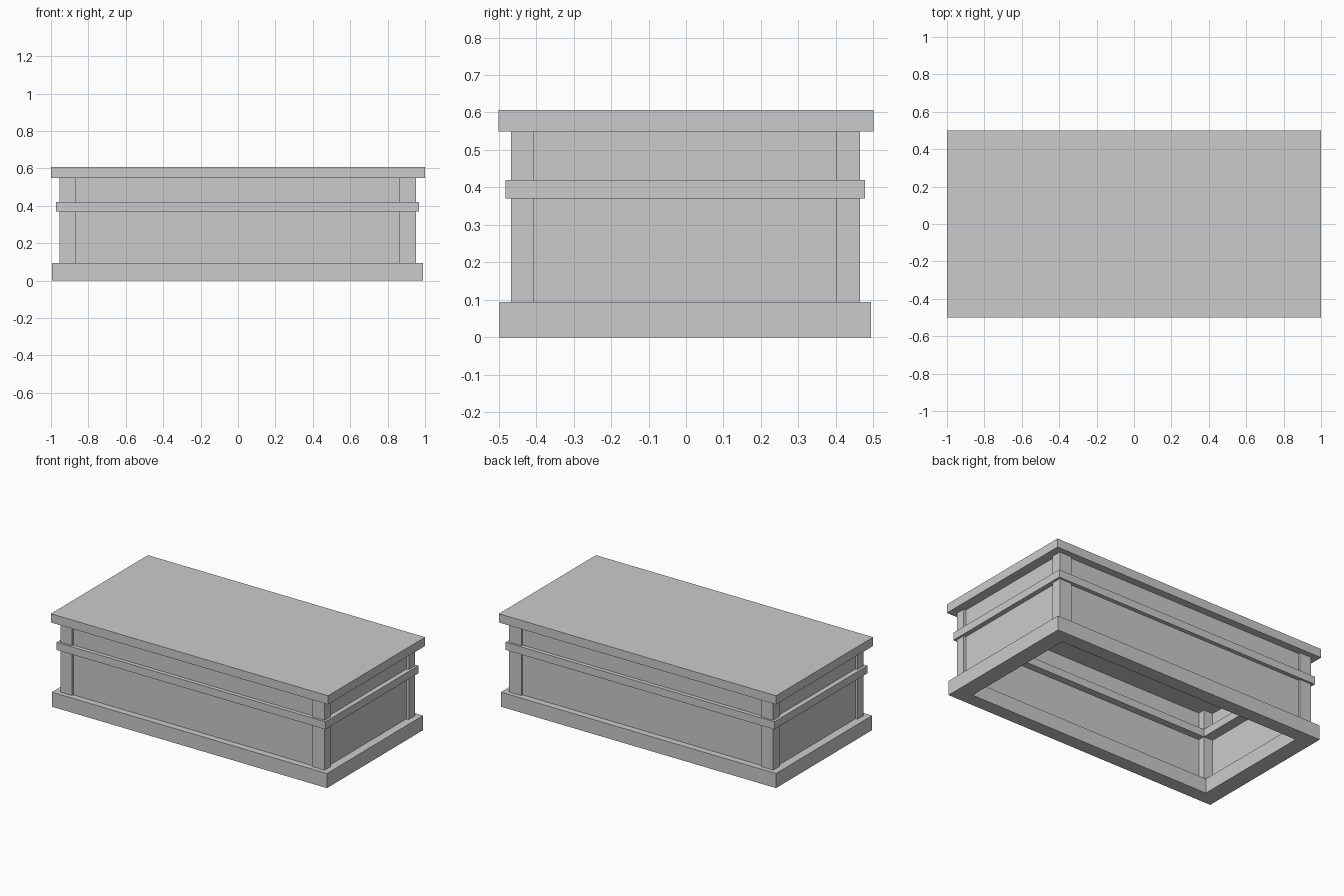
import bpy, bmesh

if "Cube" in bpy.data.objects:
    bpy.data.objects.remove(bpy.data.objects["Cube"])


def box(bm, x0, x1, y0, y1, z0, z1):
    v = [bm.verts.new((x, y, z)) for z in (z0, z1)
         for x, y in ((x0, y0), (x1, y0), (x1, y1), (x0, y1))]
    bm.faces.new(v[3::-1])
    bm.faces.new(v[4:])
    for i in range(4):
        j = (i + 1) % 4
        bm.faces.new((v[i], v[j], v[4 + j], v[4 + i]))


def frame(bm, outer, inner, z0, z1):
    """Open rectangular ring; outer and inner are (x0, x1, y0, y1)."""
    rings = []
    for r, z in ((outer, z0), (outer, z1), (inner, z1), (inner, z0)):
        x0, x1, y0, y1 = r
        rings.append([bm.verts.new((x, y, z)) for x, y in
                      ((x0, y0), (x1, y0), (x1, y1), (x0, y1))])
    for k in range(4):
        a, b = rings[k], rings[(k + 1) % 4]
        for i in range(4):
            j = (i + 1) % 4
            bm.faces.new((a[i], a[j], b[j], b[i]))


def part(name, build, *args):
    bm = bmesh.new()
    build(bm, *args)
    bmesh.ops.recalc_face_normals(bm, faces=bm.faces[:])
    mesh = bpy.data.meshes.new(name)
    bm.to_mesh(mesh)
    bm.free()
    bpy.context.collection.objects.link(bpy.data.objects.new(name, mesh))


Z0, Z1 = 0.095, 0.549

# lid, open base frame and middle trim
part("lid", box, -1, 1, -0.5, 0.5, Z1, 0.606)
part("base_frame", frame, (-0.995, 0.99, -0.497, 0.493),
     (-0.887, 0.882, -0.408, 0.404), 0, Z0)
part("middle_trim", frame, (-0.972, 0.967, -0.481, 0.477),
     (-0.87, 0.862, -0.405, 0.4), 0.37, 0.42)

# corner posts
for side, xs in (("left", (-0.954, -0.87)), ("right", (0.862, 0.952))):
    for end, ys in (("front", (-0.467, -0.405)), ("back", (0.4, 0.464))):
        part(f"{end}_{side}_post", box, *xs, *ys, Z0, Z1)

# thin recessed wall panels
part("front_panel", box, -0.87, 0.862, -0.455, -0.451, Z0, Z1)
part("back_panel", box, -0.87, 0.862, 0.447, 0.451, Z0, Z1)
part("left_panel", box, -0.94, -0.936, -0.405, 0.4, Z0, Z1)
part("right_panel", box, 0.932, 0.936, -0.405, 0.4, Z0, Z1)
